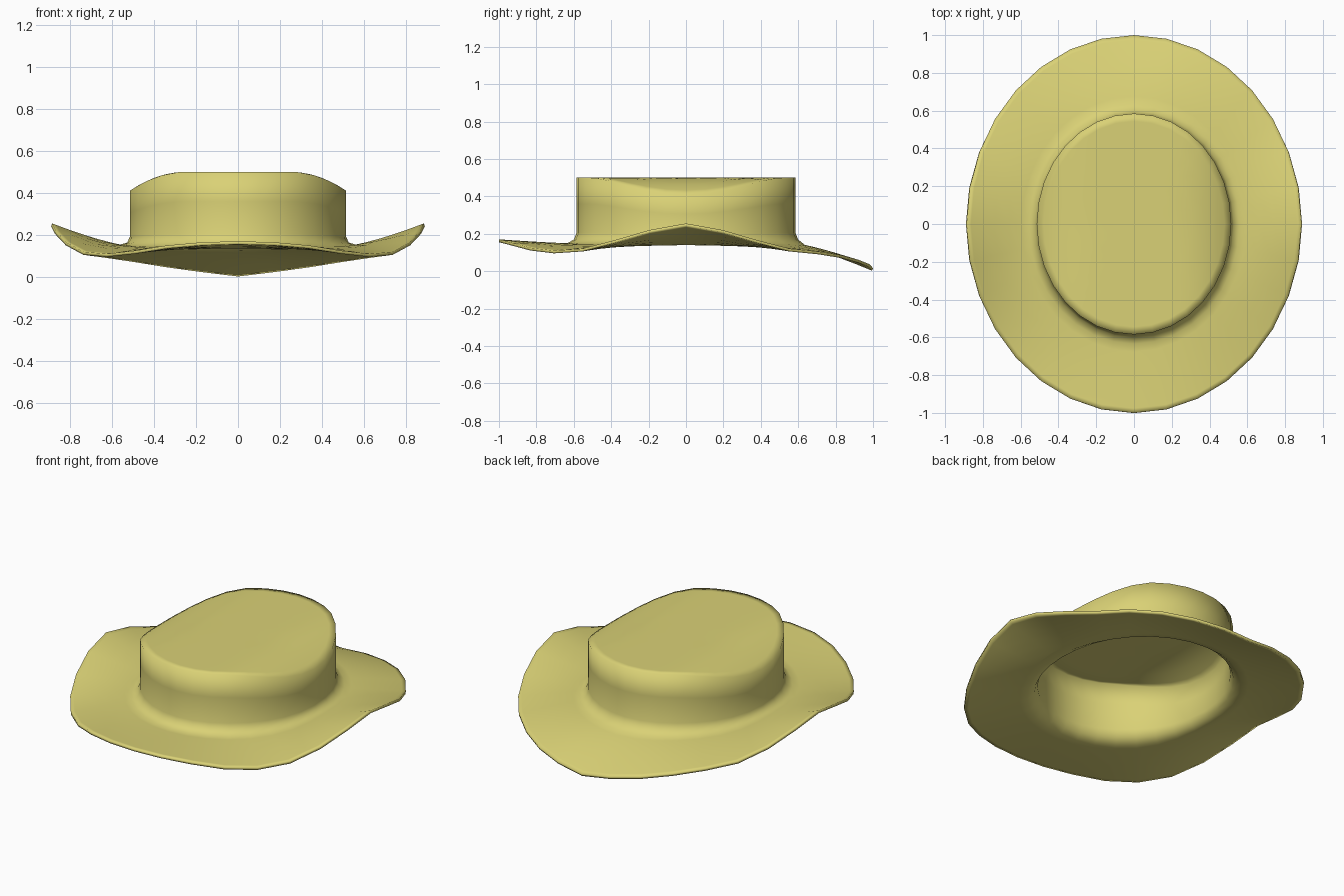
import bpy, bmesh, math

if "Cube" in bpy.data.objects:
    bpy.data.objects.remove(bpy.data.objects["Cube"])

SEG = 32
RX, RY = 0.885, 1.0        # brim edge radii
CX, CY = 0.515, 0.585      # crown radii
# brim edge heights, from the side (0 deg) to the front / back (90 deg)
FRONT_EDGE = [0.255, 0.22, 0.165, 0.12, 0.11, 0.125, 0.15, 0.165, 0.17]
BACK_EDGE = [0.255, 0.22, 0.165, 0.12, 0.105, 0.085, 0.06, 0.037, 0.016]


def edge_height(i):
    q = SEG // 4
    table = BACK_EDGE if i <= SEG // 2 else FRONT_EDGE
    k = i % (SEG // 2)
    return table[k if k <= q else 2 * q - k]


def top_height(x):
    d = max(0.0, abs(x) - 0.25) / 0.265
    return 0.5 - 0.09 * d * d


def brim_ring(t):
    # t runs from the crown (0) to the brim edge (1)
    pts = []
    for i in range(SEG):
        a = 2 * math.pi * i / SEG
        x = (CX + (RX - CX) * t) * math.cos(a)
        y = (CY + (RY - CY) * t) * math.sin(a)
        z = 0.148 + (edge_height(i) - 0.148) * t ** 1.35
        pts.append([x, y, z])
    return pts


def crown_ring(s, h=None, grow=0.0):
    # h: fraction up the wall, or None for the top surface
    pts = []
    for i in range(SEG):
        a = 2 * math.pi * i / SEG
        x, y = CX * s * math.cos(a), CY * s * math.sin(a)
        z = top_height(x)
        if h is not None:
            z = 0.148 + (z - 0.148) * h
        pts.append([x * (1 + grow), y * (1 + grow), z])
    return pts


# rings from brim edge, over the fillet and wall, to the crown top
rings = [brim_ring(t) for t in (1.0, 0.94, 0.8, 0.6, 0.4, 0.22, 0.12)]
rings += [crown_ring(1.0, 0.06, 0.025), crown_ring(1.0, 0.16), crown_ring(1.0, 0.6)]
rings += [crown_ring(s) for s in (1.0, 0.93, 0.8, 0.6, 0.4, 0.2)]

bm = bmesh.new()
loops = [[bm.verts.new(p) for p in ring] for ring in rings]
for outer, inner in zip(loops, loops[1:]):
    for i in range(SEG):
        j = (i + 1) % SEG
        bm.faces.new((outer[i], outer[j], inner[j], inner[i]))
tip = bm.verts.new((0, 0, top_height(0)))
for i in range(SEG):
    bm.faces.new((loops[-1][i], loops[-1][(i + 1) % SEG], tip))
for f in bm.faces:
    f.smooth = True

mesh = bpy.data.meshes.new("hat_shell")
bm.to_mesh(mesh)
bm.free()
hat = bpy.data.objects.new("hat_shell", mesh)
bpy.context.collection.objects.link(hat)

# felt thickness
solid = hat.modifiers.new("thickness", 'SOLIDIFY')
solid.thickness = 0.015
solid.offset = -1

mat = bpy.data.materials.new("straw_yellow")
mat.diffuse_color = (0.70, 0.64, 0.18, 1)
mat.use_nodes = True
mat.node_tree.nodes["Principled BSDF"].inputs["Base Color"].default_value = mat.diffuse_color
mesh.materials.append(mat)
